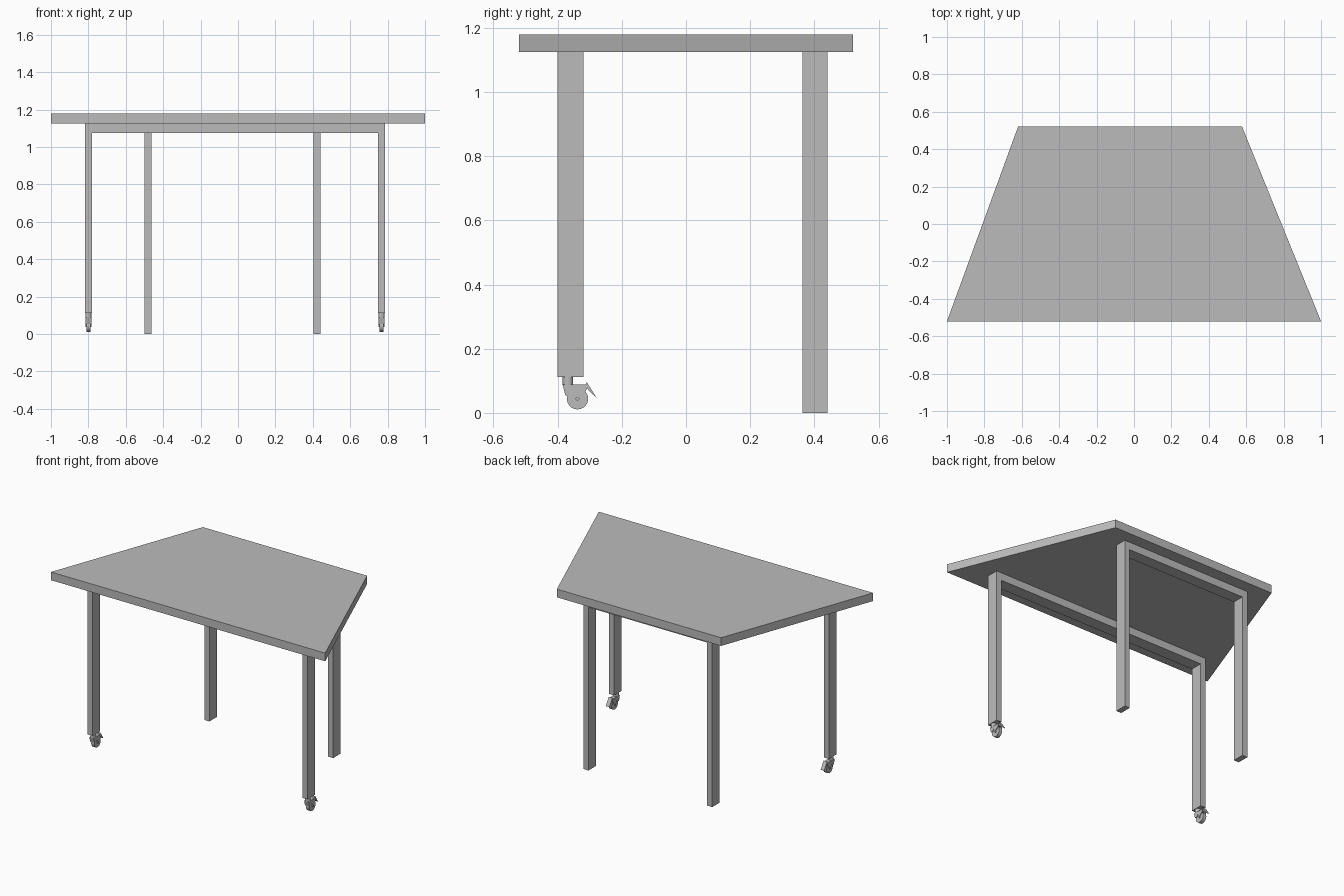
import bpy, bmesh, math
from mathutils import Matrix

cube = bpy.data.objects.get("Cube")
if cube:
    bpy.data.objects.remove(cube, do_unlink=True)

grey = bpy.data.materials.new("plain grey")
grey.use_nodes = True
grey.diffuse_color = (0.5, 0.5, 0.5, 1)
grey.node_tree.nodes["Principled BSDF"].inputs["Base Color"].default_value = (0.5, 0.5, 0.5, 1)


def finish(name, bm, smooth=False):
    bmesh.ops.recalc_face_normals(bm, faces=bm.faces)
    mesh = bpy.data.meshes.new(name)
    bm.to_mesh(mesh)
    bm.free()
    mesh.materials.append(grey)
    obj = bpy.data.objects.new(name, mesh)
    bpy.context.collection.objects.link(obj)
    if smooth:
        bpy.ops.object.select_all(action="DESELECT")
        obj.select_set(True)
        bpy.context.view_layer.objects.active = obj
        bpy.ops.object.shade_smooth_by_angle(angle=math.radians(40))
    return obj


def prism(name, points, start, end, axis):
    """Extrude a 2D outline along the given axis from start to end."""
    place = {"x": lambda a, b, d: (d, a, b),
             "y": lambda a, b, d: (a, d, b),
             "z": lambda a, b, d: (a, b, d)}[axis]
    bm = bmesh.new()
    low = [bm.verts.new(place(a, b, start)) for a, b in points]
    high = [bm.verts.new(place(a, b, end)) for a, b in points]
    bm.faces.new(low)
    bm.faces.new(high)
    for i in range(len(points)):
        j = (i + 1) % len(points)
        bm.faces.new((low[i], low[j], high[j], high[i]))
    return finish(name, bm)


def cylinder(name, centre, radius, depth, along_x=False):
    bm = bmesh.new()
    matrix = Matrix.Translation(centre)
    if along_x:
        matrix = matrix @ Matrix.Rotation(math.pi / 2, 4, "Y")
    bmesh.ops.create_cone(bm, cap_ends=True, segments=32, radius1=radius,
                          radius2=radius, depth=depth, matrix=matrix)
    return finish(name, bm, smooth=True)


def leg_frame(name, x0, x1, y0, y1, foot):
    """Two legs joined by a rail, as one upside-down U."""
    t, top, rail = 0.037, 1.125, 1.075
    outline = [(x0, foot), (x0, top), (x1, top), (x1, foot),
               (x1 - t, foot), (x1 - t, rail), (x0 + t, rail), (x0 + t, foot)]
    return prism(name, outline, y0, y1, "y")


# Trapezoid top
prism("table_top", [(-1, -0.52), (1, -0.52), (0.578, 0.52), (-0.62, 0.52)],
      1.125, 1.179, "z")

# Leg frames
leg_frame("front_leg_frame", -0.818, 0.786, -0.40, -0.32, 0.112)
leg_frame("back_leg_frame", -0.50, 0.44, 0.363, 0.441, 0.0)

# Casters under the front legs
cheek = [(-0.384, 0.088), (-0.305, 0.086), (-0.312, 0.068), (-0.336, 0.047),
         (-0.35, 0.066), (-0.36, 0.054), (-0.376, 0.055)]
hood = [(-0.384, 0.088), (-0.305, 0.088), (-0.312, 0.079), (-0.372, 0.079),
        (-0.372, 0.056), (-0.376, 0.055)]
lever = [(-0.312, 0.084), (-0.31, 0.097), (-0.279, 0.048), (-0.3, 0.066)]
for side, x in (("right", -0.7995), ("left", 0.7675)):
    cylinder(f"{side}_caster_stem", (x, -0.368, 0.099), 0.0165, 0.028)
    cylinder(f"{side}_caster_wheel", (x, -0.338, 0.044), 0.033, 0.023, along_x=True)
    cylinder(f"{side}_caster_axle", (x, -0.338, 0.044), 0.006, 0.034, along_x=True)
    prism(f"{side}_caster_hood", hood, x - 0.012, x + 0.012, "x")
    prism(f"{side}_brake_lever", lever, x - 0.013, x + 0.013, "x")
    for part, s in (("inner", -1), ("outer", 1)):
        prism(f"{side}_caster_{part}_cheek", cheek, x + s * 0.012, x + s * 0.016, "x")
